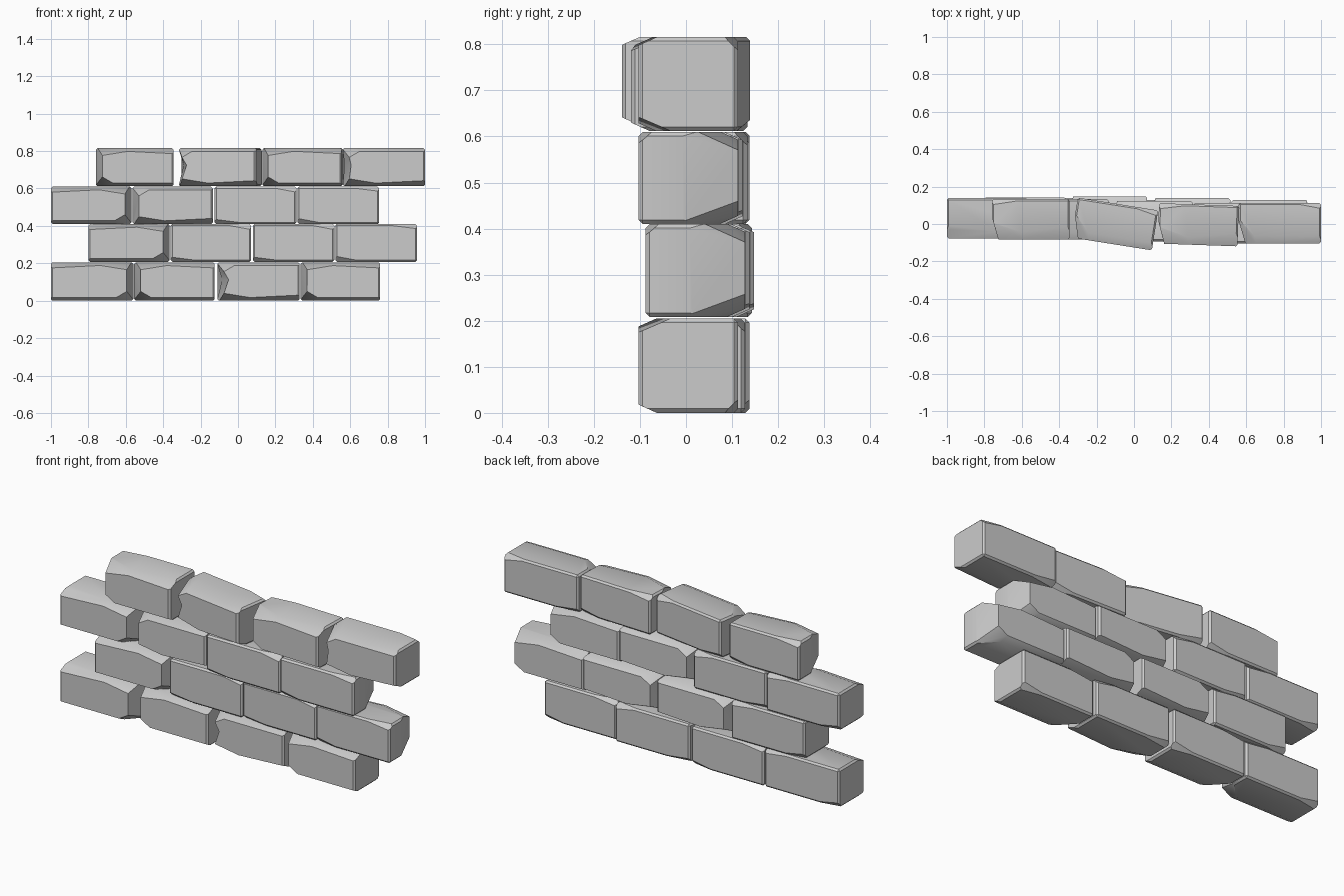
import bpy, bmesh, math
from mathutils import Vector, Matrix

cube = bpy.data.objects.get("Cube")
if cube:
    bpy.data.objects.remove(cube, do_unlink=True)

stone = bpy.data.materials.new("grey_stone")
stone.use_nodes = True
GREY = (0.6, 0.6, 0.6, 1)
stone.diffuse_color = GREY
stone.node_tree.nodes["Principled BSDF"].inputs["Base Color"].default_value = GREY

FLAT = 50  # a chip this long runs along a whole edge
# Chips of the worn side: corner signs, then how far the cut reaches along x, y, z
CHIPS = [
    ((-1, -1, -1), (0.12, 0.13, 0.07)),
    ((-1, -1, 1), (0.28, 0.09, 0.045)),
    ((1, -1, 1), (0.6, 0.07, 0.03)),
    ((-1, -1, 1), (0.035, 0.12, FLAT)),
    ((1, -1, -1), (FLAT, 0.04, 0.018)),
    ((1, 1, -1), (0.16, 0.03, 0.03)),
    ((-1, 1, 1), (0.2, 0.03, 0.025)),
]


def cut(bm, point, normal, clear):
    geom = bm.verts[:] + bm.edges[:] + bm.faces[:]
    res = bmesh.ops.bisect_plane(bm, geom=geom, dist=1e-5, plane_co=point,
                                 plane_no=normal, clear_outer=clear)
    if clear:
        edges = [e for e in res["geom_cut"] if isinstance(e, bmesh.types.BMEdge)]
        bmesh.ops.holes_fill(bm, edges=edges, sides=0)


def brick(name, x0, x1, y, z, height, turn, flips, dent):
    half = Vector(((x1 - x0) / 2, 0.108, height / 2))
    bm = bmesh.new()
    bmesh.ops.create_cube(bm, size=2)
    bmesh.ops.scale(bm, vec=half, verts=bm.verts)
    bmesh.ops.bevel(bm, geom=bm.edges[:], offset=0.009, segments=1,
                    affect='EDGES', profile=0.5)
    # Break off the corners and edges
    for signs, reach in CHIPS:
        s = Vector([a * b for a, b in zip(signs, flips)])
        corner = Vector([a * b for a, b in zip(s, half)])
        normal = Vector([a / b for a, b in zip(s, reach)])
        cut(bm, corner - Vector((s.x * reach[0], 0, 0)), normal.normalized(), True)
    # Wear a hollow into the chipped end
    if dent:
        cut(bm, Vector((0, 0, 0.01)), Vector((0, 0, 1)), False)
        for v in bm.verts:
            if abs(v.co.z - 0.01) < 1e-4 and v.co.x * flips[0] < -half.x * 0.8 \
                    and v.co.y * flips[1] < 0.05:
                v.co.x += flips[0] * dent
    bmesh.ops.recalc_face_normals(bm, faces=bm.faces)
    bm.transform(Matrix.Translation(((x0 + x1) / 2, y, z + height / 2))
                 @ Matrix.Rotation(math.radians(turn), 4, 'Z'))
    mesh = bpy.data.meshes.new(name)
    bm.to_mesh(mesh)
    bm.free()
    mesh.materials.append(stone)
    ob = bpy.data.objects.new(name, mesh)
    bpy.context.collection.objects.link(ob)
    bpy.ops.object.select_all(action='DESELECT')
    ob.select_set(True)
    bpy.context.view_layer.objects.active = ob
    bpy.ops.object.shade_smooth_by_angle(angle=math.radians(35))


# Courses: bottom, height, then bricks as (x0, x1, y, turn, flips, dent)
COURSES = [
    (0.0, 0.205, [
        (-1.0, -0.56, 0.03, 0, (-1, 1, 1), 0),
        (-0.555, -0.125, 0.03, 0, (1, 1, 1), 0),
        (-0.11, 0.33, 0.02, 0, (1, 1, -1), 0.025),
        (0.335, 0.76, 0.005, 0, (1, 1, 1), 0)]),
    (0.208, 0.202, [
        (-0.80, -0.365, 0.035, 0, (-1, 1, 1), 0),
        (-0.36, 0.07, 0.04, 0, (1, -1, -1), 0),
        (0.08, 0.515, 0.03, 0, (1, -1, -1), 0),
        (0.52, 0.957, 0.02, 0, (-1, -1, 1), 0)]),
    (0.41, 0.20, [
        (-1.0, -0.57, 0.03, 0, (-1, 1, 1), 0),
        (-0.565, -0.135, 0.025, 0, (1, 1, -1), 0),
        (-0.125, 0.312, 0.015, 0, (1, -1, -1), 0),
        (0.318, 0.755, 0.005, 0, (-1, -1, 1), 0)]),
    (0.612, 0.204, [
        (-0.76, -0.345, 0.025, 0, (1, 1, 1), 0),
        (-0.32, 0.115, 0.0, -9, (1, 1, -1), 0.025),
        (0.13, 0.557, -0.004, -2, (1, 1, 1), 0),
        (0.56, 1.0, 0.005, 0, (1, 1, -1), 0.01)]),
]

for row, (z, height, bricks) in enumerate(COURSES, 1):
    for col, (x0, x1, y, turn, flips, dent) in enumerate(bricks, 1):
        brick(f"brick_row{row}_{col}", x0, x1, y, z, height, turn, flips, dent)
